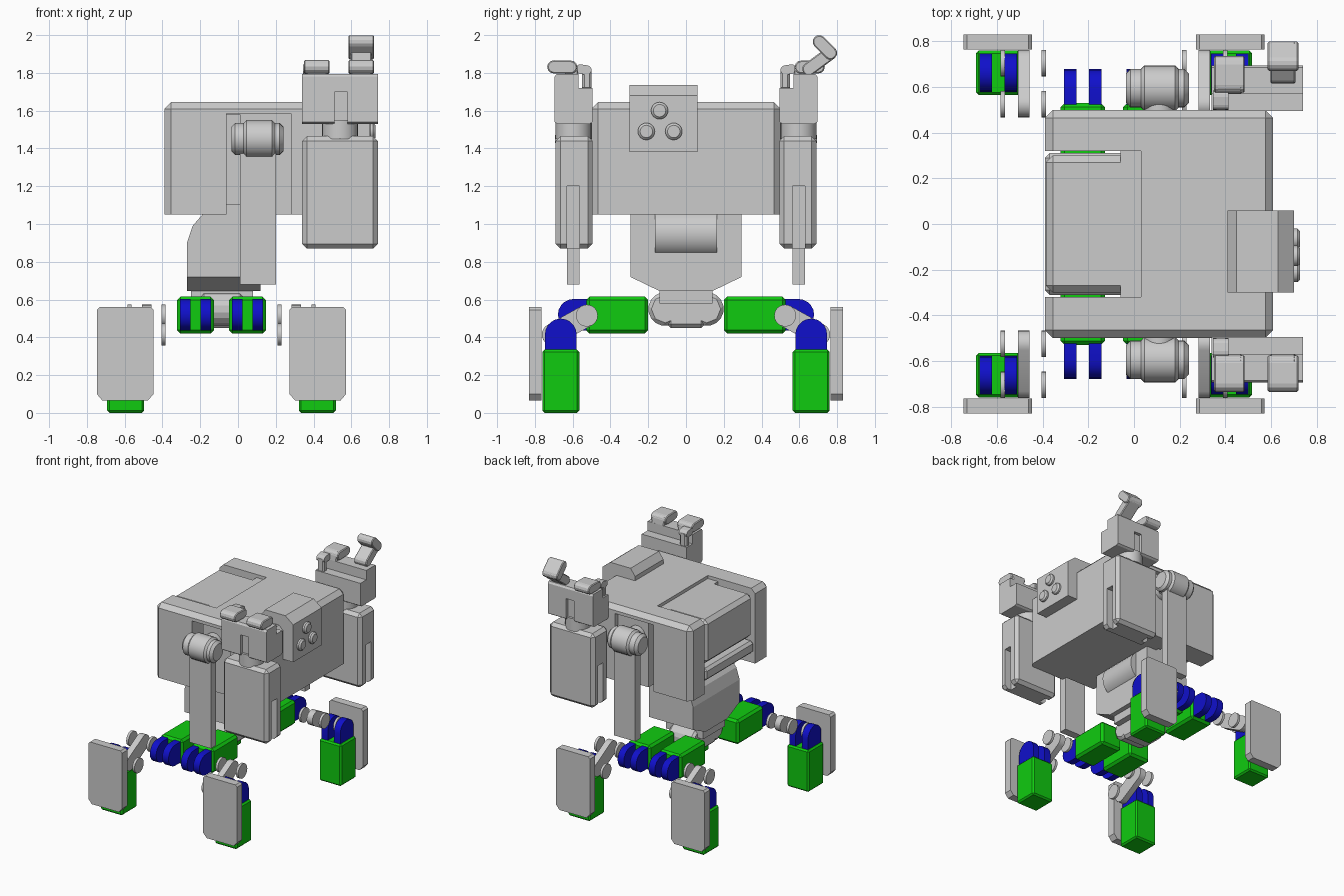
import bpy, bmesh, math
from mathutils import Vector

if "Cube" in bpy.data.objects:
    bpy.data.objects.remove(bpy.data.objects["Cube"])


def material(name, colour):
    m = bpy.data.materials.new(name)
    m.use_nodes = True
    m.diffuse_color = (*colour, 1)
    m.node_tree.nodes["Principled BSDF"].inputs["Base Color"].default_value = (*colour, 1)
    return m


GREY = material("light grey", (0.6, 0.6, 0.6))
GREEN = material("green", (0.005, 0.6, 0.005))
BLUE = material("blue", (0.005, 0.005, 0.6))


def finish(name, bm, mat, smooth=False):
    bmesh.ops.recalc_face_normals(bm, faces=bm.faces)
    mesh = bpy.data.meshes.new(name)
    bm.to_mesh(mesh)
    bm.free()
    mesh.materials.append(mat)
    ob = bpy.data.objects.new(name, mesh)
    bpy.context.collection.objects.link(ob)
    if smooth:
        bpy.context.view_layer.objects.active = ob
        ob.select_set(True)
        bpy.ops.object.shade_smooth_by_angle(angle=math.radians(35))
        ob.select_set(False)
    return ob


def chamfer(bm, width, flat_bottom=False):
    low = min(v.co.z for v in bm.verts)
    edges = [e for e in bm.edges if e.calc_face_angle(0) > 0.6
             and not (flat_bottom and all(v.co.z < low + 1e-4 for v in e.verts))]
    bmesh.ops.bevel(bm, geom=edges, offset=width, segments=1, affect='EDGES')


def box(name, x, y, z, mat=GREY, bevel=0.0, flat_bottom=False):
    bm = bmesh.new()
    bmesh.ops.create_cube(bm, size=1)
    for v in bm.verts:
        v.co = Vector([(r[0] + r[1]) / 2 + c * abs(r[1] - r[0]) for r, c in zip((x, y, z), v.co)])
    if bevel:
        chamfer(bm, bevel, flat_bottom)
    return finish(name, bm, mat)


def prism(name, pts, axis, lo, hi, mat=GREY, bevel=0.0, smooth=False):
    """Extrude a closed outline along an axis; outline uses the other two axes in order."""
    bm = bmesh.new()
    place = {'x': lambda a, b: (lo, a, b), 'y': lambda a, b: (a, lo, b), 'z': lambda a, b: (a, b, lo)}[axis]
    face = bm.faces.new([bm.verts.new(place(a, b)) for a, b in pts])
    out = bmesh.ops.extrude_face_region(bm, geom=[face])
    step = Vector([(hi - lo) * (axis == k) for k in 'xyz'])
    bmesh.ops.translate(bm, verts=[g for g in out['geom'] if isinstance(g, bmesh.types.BMVert)], vec=step)
    if bevel:
        bmesh.ops.recalc_face_normals(bm, faces=bm.faces)
        chamfer(bm, bevel)
    return finish(name, bm, mat, smooth)


def capsule(p, q, r, n=10):
    """Outline of a round-ended bar from p to q (a circle when p equals q)."""
    a = math.atan2(q[1] - p[1], q[0] - p[0])
    arc = lambda c, s: [(c[0] + r * math.cos(s + math.pi * i / n), c[1] + r * math.sin(s + math.pi * i / n))
                        for i in range(n + (p != q))]
    return arc(q, a - math.pi / 2) + arc(p, a + math.pi / 2)


def disc(name, axis, centre, r, lo, hi, mat=GREY, bevel=0.0):
    return prism(name, capsule(centre, centre, r, 12), axis, lo, hi, mat, bevel, True)


def cut(target, cutter):
    cutter.hide_render = True
    cutter.hide_set(True)
    cutter.display_type = 'WIRE'
    mod = target.modifiers.new("cut", 'BOOLEAN')
    mod.operation, mod.solver, mod.object = 'DIFFERENCE', 'EXACT', cutter


def span(s, a, b):
    return sorted((s * a, s * b))


# Torso with an open front bay and side recesses for the shoulders
torso = box("torso", (-0.39, 0.61), (-0.5, 0.5), (1.05, 1.645), bevel=0.035, flat_bottom=True)
cut(torso, box("bay_cutter", (-0.6, 0.03), (-0.32, 0.32), (0.9, 1.8)))
for s, side in ((1, "back"), (-1, "front")):
    cut(torso, box(side + "_recess_cutter", (-0.06, 0.28), span(s, 0.46, 0.7), (0.9, 1.585)))
    cut(torso, box(side + "_opening_cutter", (-0.06, 0.01), span(s, 0.2, 0.7), (0.9, 1.58)))
box("cockpit_hatch", (-0.385, 0.02), (-0.3, 0.3), (1.27, 1.62), bevel=0.03)
box("bay_floor", (-0.06, 0.03), (-0.32, 0.32), (1.1, 1.62))
box("bay_shelf", (-0.39, 0.0), (-0.31, 0.31), (1.14, 1.24), bevel=0.02)

# Sensor box with three round lenses
prism("sensor_box", [(0.41, 1.38), (0.41, 1.68), (0.45, 1.735), (0.63, 1.735), (0.7, 1.68), (0.7, 1.38)],
      'y', -0.3, 0.06)
for i, c in enumerate([(-0.14, 1.6), (-0.21, 1.49), (-0.065, 1.49)]):
    disc("sensor_lens_%d" % i, 'x', c, 0.045, 0.69, 0.728, bevel=0.012)

# Waist: curved housing, tapered underside, roller
prism("waist", [(-0.27, 0.72), (-0.27, 0.9), (-0.24, 0.99), (-0.18, 1.06), (-0.08, 1.1), (0.12, 1.1), (0.12, 0.72)],
      'y', -0.295, 0.295)
prism("waist_underside", [(-0.295, 0.72), (0.295, 0.72), (0.14, 0.645), (-0.14, 0.645)], 'x', -0.27, 0.12)
prism("waist_roller", capsule((0.04, 0.95), (0.04, 0.95), 0.13, 16), 'y', -0.165, 0.165, smooth=True)

# Pelvis joint
box("pelvis_plate", (-0.25, 0.08), (-0.14, 0.14), (0.58, 0.65))
box("pelvis_block", (-0.2, 0.03), (-0.1, 0.1), (0.45, 0.6), bevel=0.02)
for s in (1, -1):
    prism("pelvis_hook", capsule((s * 0.11, 0.55), (s * 0.11, 0.55), 0.095, 4), 'x', -0.2, 0.03, bevel=0.02)

# Four legs, mirrored about the pelvis centre
MID = -0.0875
for sx, end in ((-1, "right"), (1, "left")):
    def across(a, b):
        return sorted((MID + sx * a, MID + sx * b))
    for s, side in ((1, "back"), (-1, "front")):
        tag = side + "_" + end + "_"
        box(tag + "hip_box", across(0.04, 0.235), span(s, 0.2, 0.53), (0.42, 0.615), GREEN, 0.018)
        box(tag + "shin_box", across(0.41, 0.605), span(s, 0.565, 0.76), (0, 0.335), GREEN, 0.012)
        for a in (0.055, 0.165):
            prism(tag + "hip_lug", capsule((s * 0.5, 0.52), (s * 0.595, 0.52), 0.083), 'x',
                  *across(a, a + 0.055), BLUE, 0.0, True)
            prism(tag + "knee_lug", capsule((s * 0.663, 0.3), (s * 0.663, 0.415), 0.084), 'x',
                  *across(a + 0.37, a + 0.425), BLUE, 0.0, True)
        prism(tag + "thigh_link", capsule((s * 0.525, 0.515), (s * 0.705, 0.415), 0.058), 'x',
              *across(0.37, 0.42), GREY, 0.0, True)
        for a in (0.297, 0.477):
            for c in ((0.525, 0.515), (0.705, 0.415)):
                disc(tag + "link_pin", 'x', (s * c[0], c[1]), 0.058, *across(a, a + 0.02))
        x0, x1 = across(0.36, 0.66)
        c = 0.03
        prism(tag + "shin_guard", [(x0, 0.07 + c), (x0, 0.56 - c / 2), (x0 + c / 2, 0.56), (x1 - c / 2, 0.56),
              (x1, 0.56 - c / 2), (x1, 0.07 + c), (x1 - c, 0.065), (x0 + c, 0.065)], 'y', *span(s, 0.765, 0.83))

# Arms and hands
for s, side in ((1, "back"), (-1, "front")):
    tag = side + "_"
    box(tag + "upper_arm", (0.01, 0.2), span(s, 0.565, 0.63), (0.68, 1.45))
    disc(tag + "shoulder", 'x', (s * 0.595, 1.45), 0.1, 0.03, 0.195, bevel=0.015)
    disc(tag + "shoulder_caps", 'x', (s * 0.595, 1.45), 0.085, -0.035, 0.24, bevel=0.02)
    disc(tag + "shoulder_axle", 'y', (0.11, 1.45), 0.07, *span(s, 0.44, 0.58))
    forearm = box(tag + "forearm", (0.34, 0.74), span(s, 0.495, 0.69), (0.87, 1.465), bevel=0.025)
    for x in ((0.28, 0.4), (0.68, 0.8)):
        cut(forearm, box(tag + "groove_cutter", x, span(s, 0.565, 0.63), (0.8, 1.2)))
    disc(tag + "wrist", 'z', (0.54, s * 0.595), 0.095, 1.45, 1.55)
    # Stepped palm with a groove on its outer face
    palm = prism(tag + "palm", [(s * a, z) for a, z in ((0.495, 1.54), (0.495, 1.72), (0.57, 1.72), (0.57, 1.795),
                 (0.685, 1.795), (0.695, 1.78), (0.695, 1.54), (0.68, 1.53), (0.51, 1.53))], 'x', 0.34, 0.74)
    cut(palm, box(tag + "palm_cutter", (0.51, 0.58), span(s, 0.67, 0.8), (1.45, 1.7)))
    # Thumb stands on the low step and curls outwards
    box(tag + "thumb_base", (0.35, 0.41), span(s, 0.5, 0.55), (1.71, 1.83), bevel=0.012)
    prism(tag + "thumb_tip", capsule((s * 0.525, 1.815), (s * 0.56, 1.82), 0.025, 6), 'x', 0.345, 0.415)
    # Two jointed fingers; one on the back hand points up
    for x in (0.35, 0.585):
        up = s > 0 and x > 0.5
        joints = ([(0.65, 1.82), (0.765, 1.905), (0.705, 1.965)] if up else
                  [(0.605, 1.79), (0.61, 1.83), (0.7, 1.832)])
        for i, (p, q) in enumerate(zip(joints, joints[1:])):
            inset = 0.012 * (1 - i)
            prism(tag + "finger_segment", capsule((s * p[0], p[1]), (s * q[0], q[1]), 0.035, 6), 'x',
                  x + inset, x + 0.135 - inset, GREY, 0.006)
